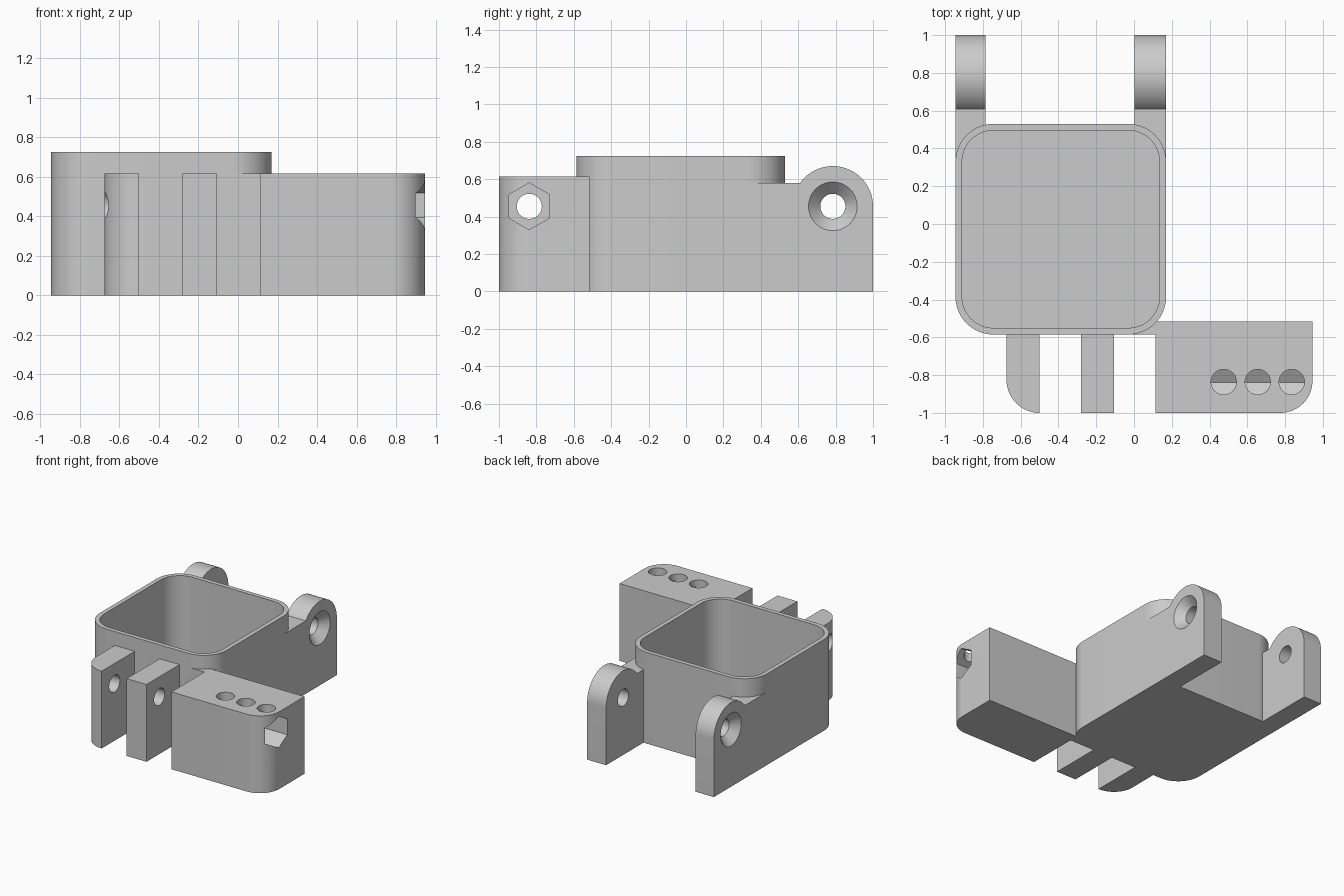
import bpy, bmesh, math
from mathutils import Vector

cube = bpy.data.objects.get("Cube")
if cube:
    bpy.data.objects.remove(cube, do_unlink=True)

grey = bpy.data.materials.new("plain grey")
grey.use_nodes = True
grey.diffuse_color = (0.6, 0.6, 0.6, 1)
grey.node_tree.nodes["Principled BSDF"].inputs["Base Color"].default_value = (0.6, 0.6, 0.6, 1)


def arc(cx, cy, r, start, end, steps):
    angles = [math.radians(start + (end - start) * i / steps) for i in range(steps + 1)]
    return [(cx + r * math.cos(a), cy + r * math.sin(a)) for a in angles]


def circle(cx, cy, r, sides=48, turn=0):
    return arc(cx, cy, r, turn, turn + 360, sides)[:-1]


def rounded_square(x0, x1, y0, y1, r):
    return (arc(x1 - r, y1 - r, r, 0, 90, 16) + arc(x0 + r, y1 - r, r, 90, 180, 16)
            + arc(x0 + r, y0 + r, r, 180, 270, 16) + arc(x1 - r, y0 + r, r, 270, 360, 16))


def loft(name, outlines, levels, axis="z"):
    """Solid through matching outlines; axis x takes outlines in (y, z)."""
    bm = bmesh.new()
    rings = []
    for outline, level in zip(outlines, levels):
        rings.append([bm.verts.new((a, b, level) if axis == "z" else (level, a, b))
                      for a, b in outline])
    for low, high in zip(rings, rings[1:]):
        for i in range(len(low)):
            j = (i + 1) % len(low)
            bm.faces.new((low[i], low[j], high[j], high[i]))
    bm.faces.new(rings[0])
    bm.faces.new(rings[-1])
    bmesh.ops.recalc_face_normals(bm, faces=bm.faces)
    mesh = bpy.data.meshes.new(name)
    bm.to_mesh(mesh)
    bm.free()
    mesh.materials.append(grey)
    obj = bpy.data.objects.new(name, mesh)
    bpy.context.collection.objects.link(obj)
    return obj


def prism(name, outline, low, high, axis="z"):
    return loft(name, [outline, outline], [low, high], axis)


def carve(obj, cutters):
    bpy.ops.object.select_all(action="DESELECT")
    obj.select_set(True)
    bpy.context.view_layer.objects.active = obj
    for cutter in cutters:
        mod = obj.modifiers.new("cut", "BOOLEAN")
        mod.operation = "DIFFERENCE"
        mod.solver = "EXACT"
        mod.object = cutter
        bpy.ops.object.modifier_apply(modifier=mod.name)
    bpy.ops.object.shade_smooth_by_angle(angle=math.radians(25))


cutters = []


def cutter(obj):
    obj.hide_render = True
    cutters.append(obj)
    return obj


BOLT_R, BOLT_Z, FRONT_Y, BACK_Y = 0.067, 0.455, -0.838, 0.785
TOP = 0.615

# Shared cutters: cavity and the two cross bores
cavity = cutter(prism("cavity_cutter", rounded_square(-0.91, 0.135, -0.55, 0.495, 0.165), 0.035, 1))
front_bore = cutter(prism("front_bore_cutter", circle(FRONT_Y, BOLT_Z, BOLT_R), -1.2, 1.2, "x"))
back_bore = cutter(prism("back_bore_cutter", circle(BACK_Y, BOLT_Z, BOLT_R), -1.2, 1.2, "x"))

# Open box
box = prism("box", rounded_square(-0.945, 0.17, -0.585, 0.53, 0.2), 0, 0.725)
carve(box, [cavity])

# Rear hinge arms, countersunk on their outer faces
arm_profile = [(0.33, 0), (1, 0)] + arc(BACK_Y, BOLT_Z, 0.215, 0, 144.5, 32) + [(0.33, 0.58)]
for name, inner, outer in (("left_arm", 0.003, 0.17), ("right_arm", -0.785, -0.945)):
    arm = prism(name, arm_profile, min(inner, outer), max(inner, outer), "x")
    out = 1 if outer > inner else -1
    sink = cutter(loft(name + "_countersink_cutter",
                       [circle(BACK_Y, BOLT_Z, r) for r in (0.06, 0.13, 0.14)],
                       [outer - out * 0.07, outer, outer + out * 0.01], "x"))
    carve(arm, [cavity, back_bore, sink])

# Front hinge prongs
outer_prong = prism("outer_prong", [(-0.675, -0.57)] + arc(-0.5, -0.825, 0.175, 180, 270, 16)
                    + [(-0.5, -0.57)], 0, TOP)
inner_prong = prism("inner_prong", [(-0.28, -0.57), (-0.28, -1), (-0.105, -1), (-0.105, -0.57)], 0, TOP)
for prong in (outer_prong, inner_prong):
    carve(prong, [front_bore])

# Front side block with hexagonal pocket and three top holes
block_outline = ([(-0.03, -0.515), (-0.03, -0.585), (0.115, -0.585), (0.115, -1)]
                 + arc(0.775, -0.83, 0.17, 270, 360, 16) + [(0.945, -0.515)])
block = prism("side_block", block_outline, 0, TOP)
pocket = cutter(prism("hex_pocket_cutter", circle(FRONT_Y, BOLT_Z, 0.125, 6, 30), 0.36, 1.2, "x"))
holes = [cutter(prism("top_hole_cutter", circle(x, -0.836, BOLT_R), BOLT_Z, 1))
         for x in (0.475, 0.655, 0.835)]
carve(block, [cavity, front_bore, pocket] + holes)

# Cutters are no longer needed once applied
for obj in cutters:
    bpy.data.objects.remove(obj, do_unlink=True)
